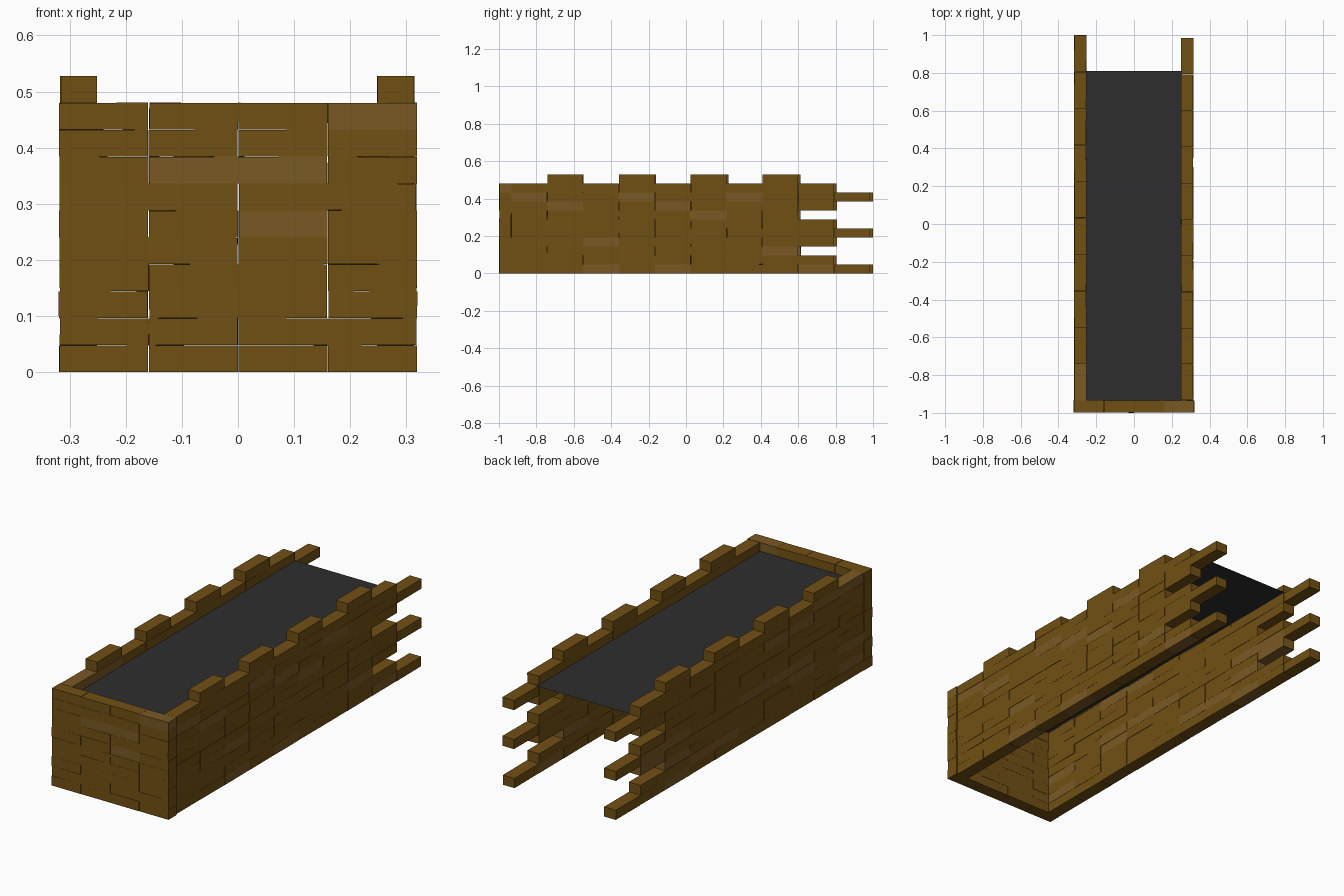
import bpy, bmesh, random
from mathutils import Matrix, Vector, Euler

if "Cube" in bpy.data.objects:
    bpy.data.objects.remove(bpy.data.objects["Cube"])

random.seed(4)
ROW, THICK, ROWS = 0.048, 0.064, 10
FRONT, INNER = -1.0, -0.934


def material(name, rgb):
    m = bpy.data.materials.new(name)
    m.diffuse_color = (*rgb, 1)
    m.use_nodes = True
    m.node_tree.nodes["Principled BSDF"].inputs["Base Color"].default_value = m.diffuse_color
    return m


brown = material("brown_brick", (0.165, 0.080, 0.007))
light = material("light_brick", (0.195, 0.100, 0.018))
dark = material("dark_deck", (0.027, 0.027, 0.027))


def brick(bm, centre, size, loose=True):
    """One slightly crooked brick, with an occasional lighter colour."""
    r = random.uniform
    tilt = 0.006 if loose else 0.0
    rot = Euler((r(-tilt, tilt), r(-tilt, tilt), r(-0.008, 0.008)))
    shift = Vector((r(-0.001, 0.001), r(-0.001, 0.001), 0))
    mat = (Matrix.Translation(Vector(centre) + shift) @ rot.to_matrix().to_4x4()
           @ Matrix.Diagonal((*size, 1)))
    verts = bmesh.ops.create_cube(bm, size=1, matrix=mat)["verts"]
    shade = 1 if random.random() < 0.15 else 0
    for f in {f for v in verts for f in v.link_faces}:
        f.material_index = shade


def finish(bm, name, mats):
    me = bpy.data.meshes.new(name)
    bm.to_mesh(me)
    bm.free()
    for m in mats:
        me.materials.append(m)
    ob = bpy.data.objects.new(name, me)
    bpy.context.collection.objects.link(ob)


# Side walls: stepped broken ends at the back, battlement bricks on top
STEPS = (10, 9, 8, 9)
for name, x, pitch in (("left_wall", -0.284, 0.1934), ("right_wall", 0.281, 0.1918)):
    bm = bmesh.new()
    size = (THICK, pitch - 0.001, ROW - 0.0003)
    for row in range(ROWS):
        for i in range(STEPS[row % 4]):
            brick(bm, (x, INNER + (i + 0.5) * pitch, (row + 0.5) * ROW), size, row > 0)
    for i in (1, 3, 5, 7):
        brick(bm, (x, INNER + (i + 0.5) * pitch, (ROWS + 0.5) * ROW), size, False)
    finish(bm, name, (brown, light))

# Front wall: four bricks per course
bm = bmesh.new()
for row in range(ROWS):
    for i in range(4):
        brick(bm, ((i - 1.5) * 0.1595, (FRONT + INNER) / 2 + 0.001, (row + 0.5) * ROW),
              (0.1585, THICK, ROW - 0.0003), row > 0)
finish(bm, "front_wall", (brown, light))

# Flat deck between the walls
bm = bmesh.new()
bm.faces.new([bm.verts.new(p) for p in (
    (-0.255, -0.937, 0.437), (0.255, -0.937, 0.437),
    (0.255, 0.81, 0.437), (-0.255, 0.81, 0.437))])
finish(bm, "deck", (dark,))
